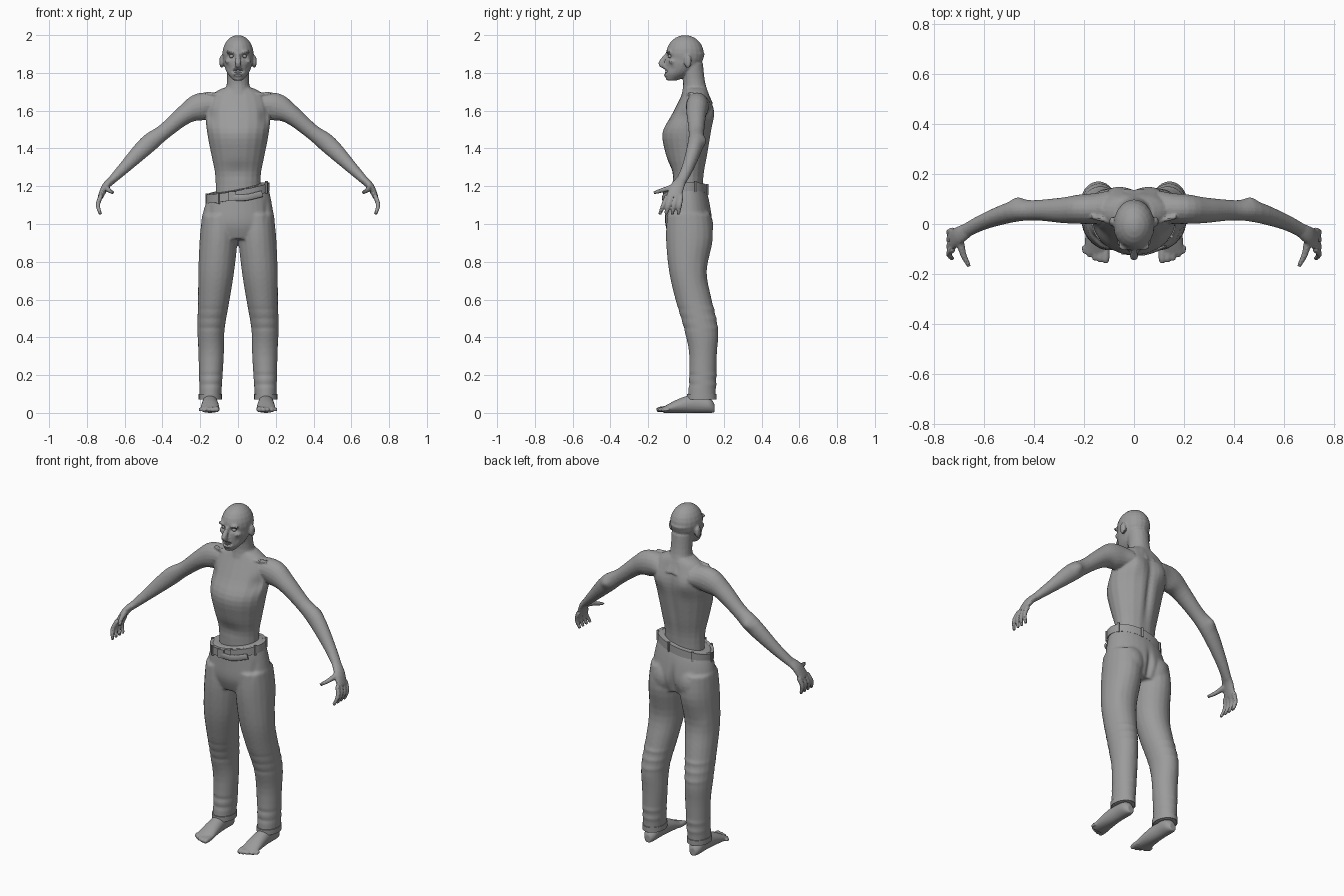
import bpy, bmesh, math
from mathutils import Vector, Matrix

if "Cube" in bpy.data.objects:
    bpy.data.objects.remove(bpy.data.objects["Cube"])

X, Y, Z = Vector((1, 0, 0)), Vector((0, 1, 0)), Vector((0, 0, 1))
MIDDLE, PAIR = (1,), (1, -1)

grey = bpy.data.materials.new("plain grey")
grey.use_nodes = True
grey.diffuse_color = (.33, .33, .33, 1)
grey.node_tree.nodes["Principled BSDF"].inputs["Base Color"].default_value = grey.diffuse_color


def spline(sections, steps=4):
    """Smooth the x, y, z, half width, half depth sections of a limb."""
    knots = [Vector(s if len(s) > 4 else (*s, s[-1])) for s in sections]
    knots = [knots[0], *knots, knots[-1]]
    result = []
    for before, start, end, after in zip(knots, knots[1:], knots[2:], knots[3:]):
        leave, arrive = (end - before) / 2, (after - start) / 2
        for step in range(steps):
            t = step / steps
            blend = t * t * (3 - 2 * t)
            result.append(start.lerp(end, blend) + leave * t * (1 - t) ** 2 - arrive * t * t * (1 - t))
    return result + [knots[-1]]


def limb(bm, sections, across, along=None, sides=MIDDLE, count=20):
    """Elliptic tube through the sections; the half width runs along 'across'."""
    rings = spline(sections)
    for side in sides:
        centres = [Vector((r[0] * side, r[1], r[2])) for r in rings]
        loops = []
        for i, (centre, ring) in enumerate(zip(centres, rings)):
            ahead = centres[min(i + 1, len(centres) - 1)] - centres[max(i - 1, 0)]
            axis = along or ahead.normalized()
            u = (across - axis * across.dot(axis)).normalized()
            v = axis.cross(u)
            angles = [math.tau * k / count for k in range(count)]
            loops.append([bm.verts.new(centre + u * ring[3] * math.cos(a) + v * ring[4] * math.sin(a))
                          for a in angles])
        for lower, upper in zip(loops, loops[1:]):
            for k in range(count):
                bm.faces.new((lower[k - 1], lower[k], upper[k], upper[k - 1]))
        bm.faces.new(loops[0])
        bm.faces.new(loops[-1])


def ball(bm, centre, radii, sides=MIDDLE):
    for side in sides:
        place = Matrix.Translation((centre[0] * side, centre[1], centre[2]))
        bmesh.ops.create_uvsphere(bm, u_segments=20, v_segments=12, radius=1,
                                  matrix=place @ Matrix.Diagonal((*radii, 1)))


def box(bm, centre, size, turn=0):
    place = Matrix.Translation(centre) @ Matrix.Rotation(turn, 4, 'Z')
    bmesh.ops.create_cube(bm, size=1, matrix=place @ Matrix.Diagonal((*size, 1)))


def waist_tilt(x, y, z):
    """The waistline hangs lower on the right."""
    weight = max(0, min(1, (z - 1) * 6))
    return z + weight * weight * (.2 * x + .1 * y)


def band(bm, centre, radii, height, count=64):
    """Open upright strip around an ellipse."""
    rows = []
    for k in range(count):
        angle = math.tau * k / count
        x = centre[0] + radii[0] * math.cos(angle)
        y = centre[1] + radii[1] * math.sin(angle)
        z = waist_tilt(x, y, centre[2])
        rows.append([bm.verts.new((x, y, z + end * height / 2)) for end in (-1, 1)])
    for k in range(count):
        (a, b), (c, d) = rows[k - 1], rows[k]
        bm.faces.new((a, c, d, b))


def finish(bm, name, voxel=0, thickness=0):
    """Make the object; fuse its overlapping shells, or thicken its strips."""
    bmesh.ops.recalc_face_normals(bm, faces=bm.faces)
    mesh = bpy.data.meshes.new(name)
    bm.to_mesh(mesh)
    bm.free()
    mesh.materials.append(grey)
    part = bpy.data.objects.new(name, mesh)
    bpy.context.collection.objects.link(part)
    for other in bpy.context.view_layer.objects:
        other.select_set(other == part)
    bpy.context.view_layer.objects.active = part
    if voxel:
        fuse = part.modifiers.new("fuse", 'REMESH')
        fuse.mode, fuse.voxel_size = 'VOXEL', voxel
        soften = part.modifiers.new("soften", 'SMOOTH')
        soften.iterations = 4
    if thickness:
        thicken = part.modifiers.new("thicken", 'SOLIDIFY')
        thicken.thickness, thicken.offset = thickness, 0
    for modifier in [m.name for m in part.modifiers]:
        bpy.ops.object.modifier_apply(modifier=modifier)
    bpy.ops.object.shade_smooth_by_angle(angle=math.radians(50))
    return part


def sculpt(part, *strokes):
    """Press or swell the surface along y near points, on both sides, with a soft falloff."""
    bm = bmesh.new()
    bm.from_mesh(part.data)
    for (cx, cy, cz), (rx, ry, rz), depth in strokes:
        for vert in bm.verts:
            x, y, z = vert.co
            if abs(z - cz) < 2.5 * rz:
                far = ((abs(x) - cx) / rx) ** 2 + ((y - cy) / ry) ** 2 + ((z - cz) / rz) ** 2
                vert.co.y = y + depth * math.exp(-far)
    bm.to_mesh(part.data)
    bm.free()


# Torso and neck
bm = bmesh.new()
limb(bm, [(0, .01, 1.1, .12, .08), (0, .01, 1.25, .12, .085), (0, .005, 1.36, .14, .11),
          (0, .005, 1.48, .163, .13), (0, .035, 1.58, .17, .11), (0, .05, 1.68, .14, .075),
          (0, .05, 1.72, .08, .06)], X, Z)
limb(bm, [(0, .055, 1.64, .09), (0, .045, 1.74, .06), (0, .03, 1.85, .06)], X, Z)
limb(bm, [(.02, -.01, 1.68, .01), (.17, .03, 1.69, .01)], Z, sides=PAIR)

# Skull, jaw and facial features
ball(bm, (0, -.005, 1.9), (.083, .1, .1))
limb(bm, [(0, -.075, 1.76, .025, .03), (0, -.04, 1.8, .058, .072),
          (0, -.015, 1.85, .076, .094), (0, 0, 1.9, .08, .1)], X, Z)
limb(bm, [(0, -.1, 1.9, .01), (0, -.13, 1.85, .017), (0, -.11, 1.84, .016)], X)
for lip in (1.825, 1.79):
    ball(bm, (0, -.105, lip), (.027, .014, .009))
ball(bm, (.087, .01, 1.86), (.012, .02, .035), PAIR)
ball(bm, (.036, -.09, 1.91), (.028, .016, .01), PAIR)
ball(bm, (.05, -.07, 1.86), (.018, .022, .014), PAIR)

# Arms and palms
limb(bm, [(.1, .06, 1.63, .06), (.2, .06, 1.62, .06, .073), (.28, .055, 1.58, .052),
          (.39, .055, 1.49, .041), (.48, .05, 1.42, .042, .048), (.6, .01, 1.3, .032),
          (.68, -.03, 1.22, .028, .02)], Y, sides=PAIR)
limb(bm, [(.66, -.02, 1.24, .027, .02), (.7, -.045, 1.2, .037, .02),
          (.73, -.065, 1.14, .042, .014)], Y, sides=PAIR)

# Fingers fan out from the knuckles, the thumb points forward
for i in range(4):
    base, tip = .025 * i - .1, .033 * i - .14
    middle = (base + tip) / 2
    limb(bm, [(.725, base, 1.15, .013), (.742, middle, 1.1, .012), (.727, tip, 1.05, .009)],
         Y, sides=PAIR)
limb(bm, [(.7, -.05, 1.2, .017), (.685, -.12, 1.18, .013), (.66, -.17, 1.165, .009)], Z, sides=PAIR)
body = finish(bm, "upper_body", voxel=.006)

# Eye sockets, cheeks, mouth, shoulder blades, spine, elbows, armpits and belly
sculpt(body,
       ((.035, -.1, 1.888), (.016, .04, .011), .014),
       ((.05, -.08, 1.825), (.018, .04, .022), .008),
       ((0, -.12, 1.807), (.024, .03, .008), .022),
       ((.09, .14, 1.6), (.05, .06, .07), .018),
       ((0, .13, 1.45), (.02, .06, .2), -.014),
       ((.47, .1, 1.44), (.03, .04, .03), .012),
       ((.15, -.05, 1.57), (.03, .05, .04), .02),
       ((0, -.08, 1.28), (.07, .06, .05), .008))

# Eyes and teeth
bm = bmesh.new()
ball(bm, (.034, -.084, 1.888), (.012, .012, .01), PAIR)
finish(bm, "eyes")
bm = bmesh.new()
for i in range(-3, 4):
    for row in (1.812, 1.8):
        box(bm, (.006 * i, i * i / 1000 - .106, row), (.005, .008, .008))
finish(bm, "teeth")

# Trousers: seat, buttocks and legs under a tilted waistline
bm = bmesh.new()
limb(bm, [(0, .015, .92, .15, .1), (0, .015, 1, .19, .125), (0, .01, 1.1, .178, .117),
          (0, 0, 1.19, .152, .1)], X, Z, count=32)
limb(bm, [(.1, .015, 1.05, .09, .115), (.103, .018, .92, .1, .124), (.115, .01, .75, .095, .1),
          (.128, .04, .6, .084, .096), (.143, .08, .44, .072, .09), (.142, .09, .3, .067, .073),
          (.147, .083, .07, .057, .074)], X, Z, PAIR)
ball(bm, (.085, .065, .99), (.08, .08, .1), PAIR)
for vert in bm.verts:
    vert.co.z = waist_tilt(*vert.co)
trousers = finish(bm, "trousers", voxel=.008)

# Seat cleft, pocket openings, side pockets and folds at the knees and hems
sculpt(trousers,
       ((0, .14, .98), (.016, .06, .08), -.02),
       ((.15, -.08, 1.08), (.012, .05, .05), .007),
       ((.2, .1, .76), (.03, .05, .05), .008),
       *[((.14, .08, height), (.08, .1, .012), .006) for height in (.55, .5, .45, .2, .15)])

# Trouser hems
bm = bmesh.new()
for side in PAIR:
    band(bm, (.147 * side, .083, .085), (.058, .075), .03)
finish(bm, "hems", thickness=.006)

# Belt with loops, buckle and loose strap end
bm = bmesh.new()
band(bm, (0, 0, 1.165), (.158, .106), .045)
finish(bm, "belt", thickness=.018)
bm = bmesh.new()
for k in range(7):
    angle = math.tau * (k + .5) / 7
    x, y = .167 * math.cos(angle), .115 * math.sin(angle)
    box(bm, (x, y, waist_tilt(x, y, 1.165)), (.012, .012, .058), angle)
finish(bm, "belt_loops")
bm = bmesh.new()
box(bm, (-.03, -.117, 1.148), (.04, .012, .05))
finish(bm, "buckle")
bm = bmesh.new()
limb(bm, [(-.05, -.115, 1.14, .017, .006), (.04, -.12, 1.14, .017, .006),
          (.127, -.09, 1.16, .017, .006)], Z)
finish(bm, "belt_strap")

# Bare feet resting on the ground: each section is as high as it is thick
bm = bmesh.new()
foot = [(.15, .02, .025), (.12, .038, .042), (.05, .04, .05), (-.04, .047, .037), (-.12, .052, .016)]
limb(bm, [(.148, y, height, width, height) for y, width, height in foot], X, Y, PAIR)
limb(bm, [(.146, .085, .04, .036, .045), (.146, .08, .15, .036, .043)], X, Z, PAIR)
for i in range(5):
    x, radius, tip = .113 + .022 * i, .015 - .0015 * i, i * i / 400 - .155
    limb(bm, [(x, -.09, .022, radius), (x, tip + .02, .019, radius), (x, tip, .014, radius * .7)],
         X, sides=PAIR)
finish(bm, "feet", voxel=.005)
